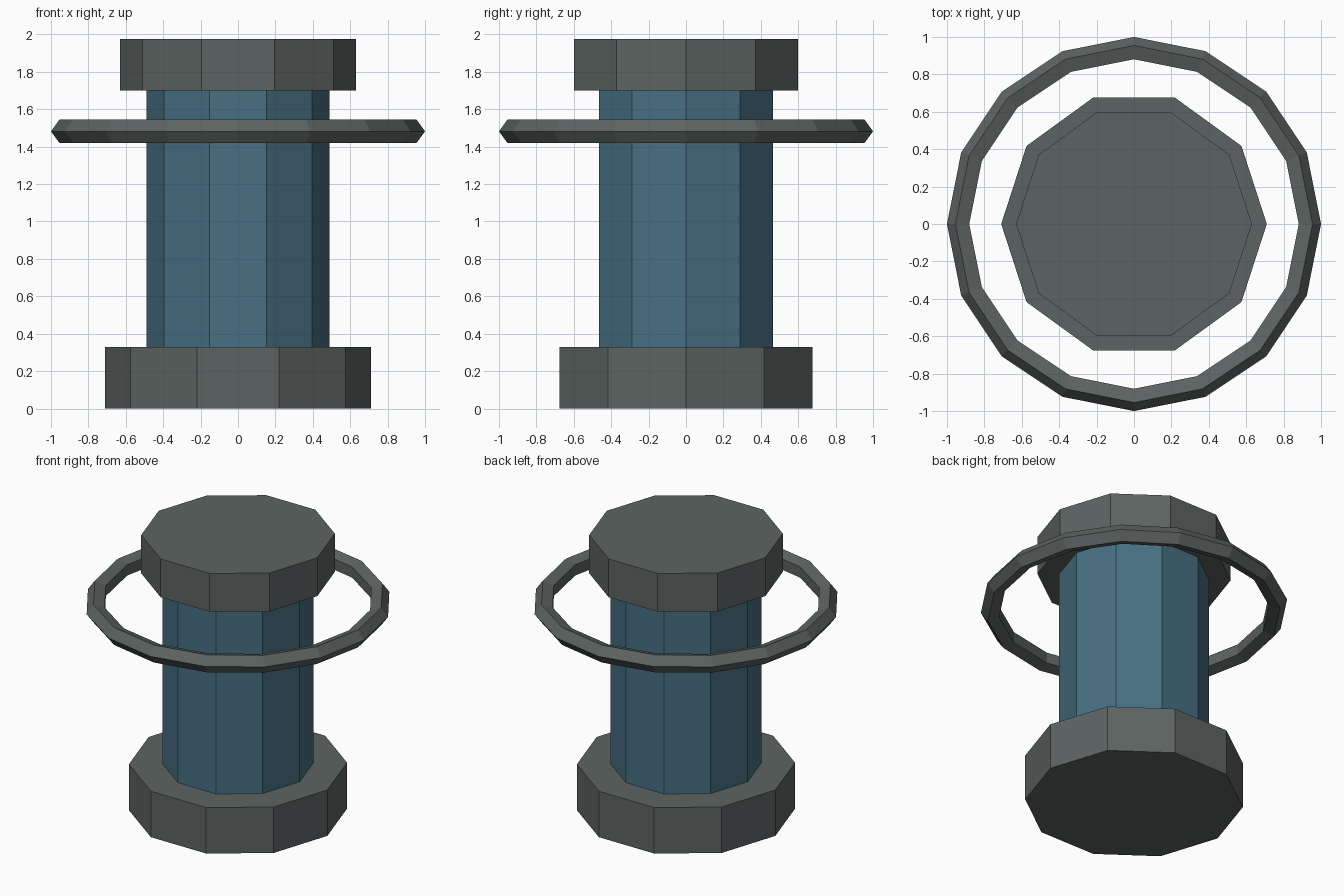
import bpy
import math

if "Cube" in bpy.data.objects:
    bpy.data.objects.remove(bpy.data.objects["Cube"])


def material(name, rgb):
    m = bpy.data.materials.new(name)
    m.diffuse_color = (*rgb, 1.0)
    m.use_nodes = True
    m.node_tree.nodes["Principled BSDF"].inputs["Base Color"].default_value = m.diffuse_color
    return m


grey = material("dark grey metal", (0.108, 0.127, 0.122))
blue = material("slate blue", (0.063, 0.160, 0.225))


def finish(name, mat):
    ob = bpy.context.object
    ob.name = name
    ob.data.materials.append(mat)
    return ob


def decagon(name, radius, z0, z1, mat):
    """Ten-sided upright prism with a corner on the x axis."""
    bpy.ops.mesh.primitive_cylinder_add(
        vertices=10, radius=radius, depth=z1 - z0,
        location=(0, 0, (z0 + z1) / 2), rotation=(0, 0, math.pi / 2))
    return finish(name, mat)


# Stacked body: foot, column and cap
decagon("base", 0.71, 0.0, 0.33, grey)
decagon("column", 0.49, 0.33, 1.70, blue)
decagon("cap", 0.63, 1.70, 1.975, grey)

# Floating ring with a five-sided section, pointed edge outwards
bpy.ops.mesh.primitive_torus_add(
    major_segments=16, minor_segments=5,
    major_radius=0.934, minor_radius=0.066, location=(0, 0, 1.482))
finish("ring", grey)
